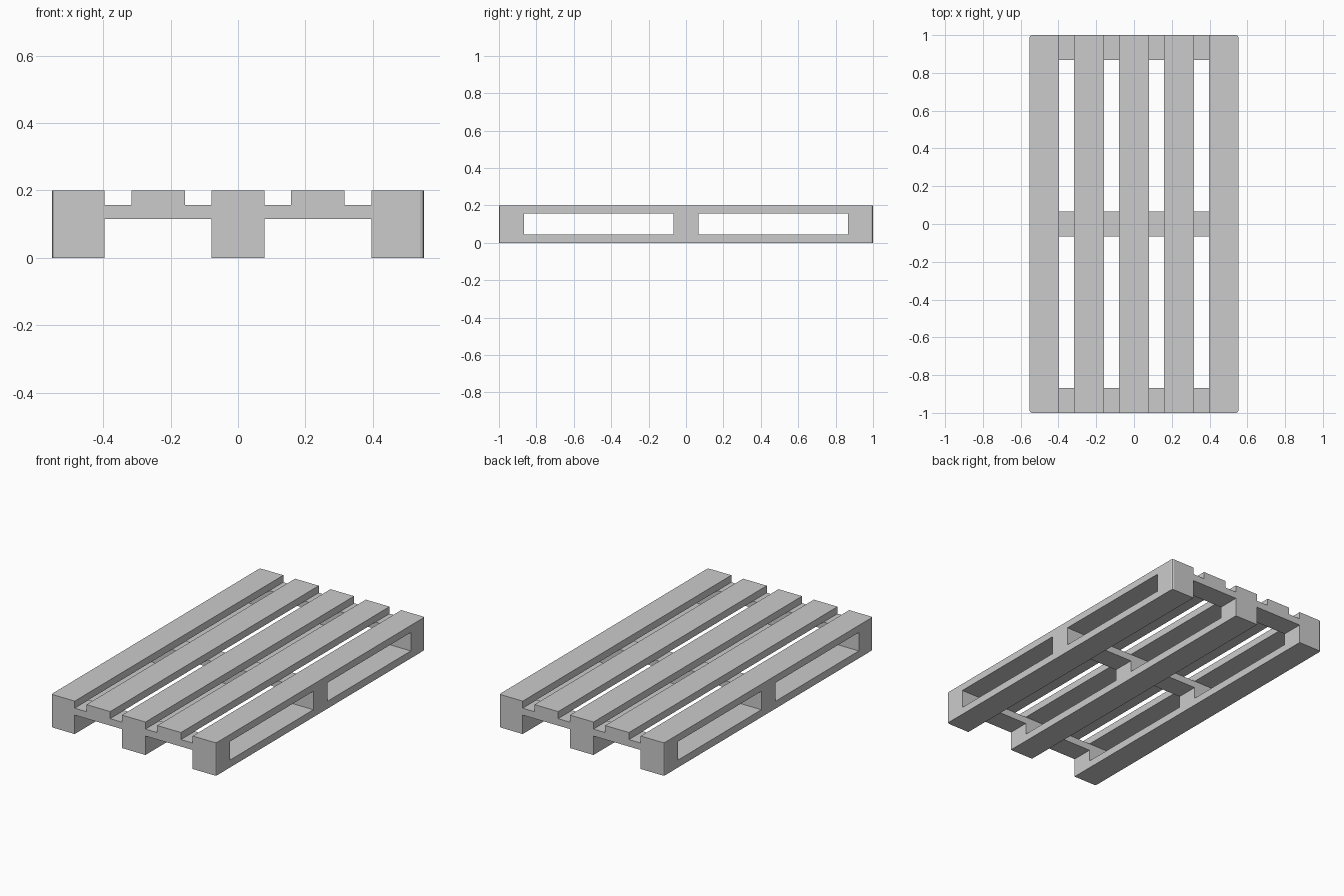
import bpy, bmesh
from mathutils import Vector

if "Cube" in bpy.data.objects:
    bpy.data.objects.remove(bpy.data.objects["Cube"])

HALF_X, HALF_Y = 0.553, 1.0
BOARD_Z, BEAM_Z, TOP_Z = 0.045, 0.115, 0.2   # floor board top, beam bottom, deck top
SLAT_Z = 0.157                               # underside of the deck slats
INNER, MID = 0.396, 0.079                    # outer runner inner face, centre runner half width
BLOCK_IN, BLOCK_MID = 0.867, 0.067           # block limits along y


def box(name, x, y, z, round_x=None):
    """Box from (min, max) ranges; optionally rounds the upright edges at x = round_x."""
    bm = bmesh.new()
    bmesh.ops.create_cube(bm, size=1)
    for v in bm.verts:
        v.co = Vector([r[0] if c < 0 else r[1] for c, r in zip(v.co, (x, y, z))])
    if round_x is not None:
        edges = [e for e in bm.edges
                 if all(abs(v.co.x - round_x) < 1e-5 for v in e.verts)
                 and abs(e.verts[0].co.z - e.verts[1].co.z) > 0.01]
        bmesh.ops.bevel(bm, geom=edges, offset=0.012, offset_type='OFFSET',
                        segments=2, profile=0.5, affect='EDGES')
    mesh = bpy.data.meshes.new(name)
    bm.to_mesh(mesh)
    bm.free()
    obj = bpy.data.objects.new(name, mesh)
    bpy.context.collection.objects.link(obj)
    return obj


full_y = (-HALF_Y, HALF_Y)

# Fork openings, cut sideways through every runner
cutters = []
for tag, y in (("front", (-BLOCK_IN, -BLOCK_MID)), ("back", (BLOCK_MID, BLOCK_IN))):
    c = box(f"{tag}_opening_cutter", (-1, 1), y, (BOARD_Z, SLAT_Z))
    c.hide_render = True
    c.hide_set(True)
    c.display_type = 'WIRE'
    cutters.append(c)

# Three runners: floor board, blocks and deck slat in one piece
runners = [
    box("left_runner", (-HALF_X, -INNER), full_y, (0, TOP_Z), -HALF_X),
    box("middle_runner", (-MID, MID), full_y, (0, TOP_Z)),
    box("right_runner", (INNER, HALF_X), full_y, (0, TOP_Z), HALF_X),
]
for r in runners:
    for c in cutters:
        m = r.modifiers.new("opening", 'BOOLEAN')
        m.operation = 'DIFFERENCE'
        m.solver = 'EXACT'
        m.object = c

# Each side: one intermediate deck slat and three cross beams between runners
for side, s in (("left", -1), ("right", 1)):
    def span(a, b):
        return tuple(sorted((s * a, s * b)))
    box(f"{side}_deck_slat", span(0.158, 0.317), full_y, (SLAT_Z, TOP_Z))
    for tag, y in (("front", (-HALF_Y, -BLOCK_IN)),
                   ("middle", (-BLOCK_MID, BLOCK_MID)),
                   ("back", (BLOCK_IN, HALF_Y))):
        box(f"{side}_{tag}_cross_beam", span(MID, INNER), y, (BEAM_Z, SLAT_Z))
